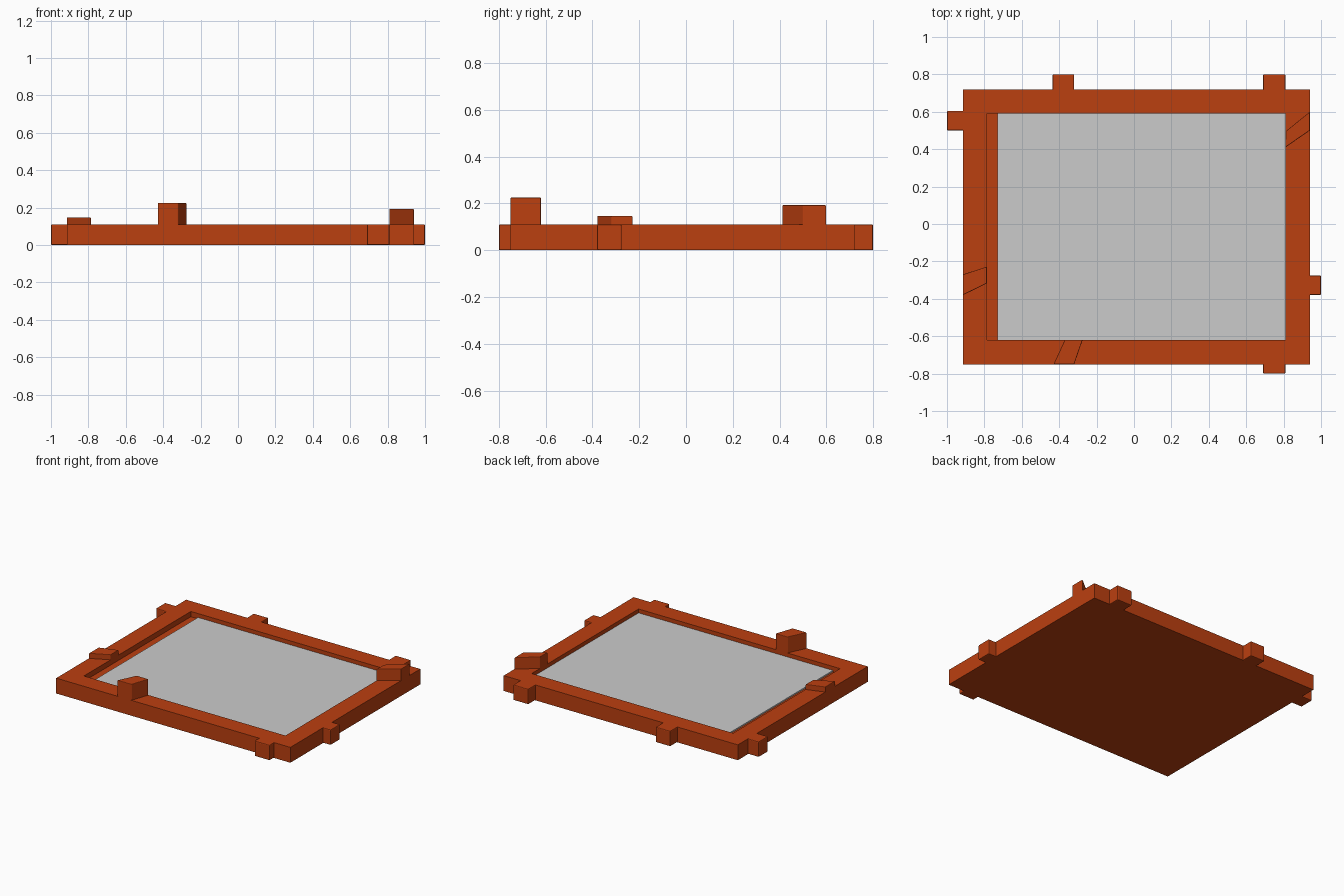
import bpy
import bmesh

if "Cube" in bpy.data.objects:
    bpy.data.objects.remove(bpy.data.objects["Cube"])

H = 0.11          # frame height
FLOOR = 0.072     # bottom of the recess

orange = bpy.data.materials.new("orange_plastic")
orange.diffuse_color = (0.5, 0.05, 0.005, 1)
orange.use_nodes = True
orange.node_tree.nodes["Principled BSDF"].inputs["Base Color"].default_value = orange.diffuse_color


def finish(bm, name, mat=None, bevel=0.0):
    bmesh.ops.recalc_face_normals(bm, faces=bm.faces)
    mesh = bpy.data.meshes.new(name)
    bm.to_mesh(mesh)
    bm.free()
    obj = bpy.data.objects.new(name, mesh)
    bpy.context.collection.objects.link(obj)
    if mat:
        mesh.materials.append(mat)
    if bevel:
        mod = obj.modifiers.new("soft_edges", 'BEVEL')
        mod.width = bevel
        mod.segments = 2
    return obj


def rect(x0, x1, y0, y1):
    return [(x0, y0), (x1, y0), (x1, y1), (x0, y1)]


def prism(name, outline, z0, z1, mat=None, bevel=0.0):
    bm = bmesh.new()
    low = [bm.verts.new((x, y, z0)) for x, y in outline]
    top = [bm.verts.new((x, y, z1)) for x, y in outline]
    bm.faces.new(low)
    bm.faces.new(top)
    n = len(outline)
    for i in range(n):
        j = (i + 1) % n
        bm.faces.new((low[i], low[j], top[j], top[i]))
    return finish(bm, name, mat, bevel)


# Tray: outer wall, rim, recess wall and recess floor as nested loops
outer = rect(-0.915, 0.94, -0.75, 0.72)
inner = rect(-0.787, 0.81, -0.62, 0.59)
bm = bmesh.new()
loops = [[bm.verts.new((x, y, z)) for x, y in shape]
         for shape, z in ((outer, 0), (outer, H), (inner, H), (inner, FLOOR))]
for a, b in zip(loops, loops[1:]):
    for i in range(4):
        j = (i + 1) % 4
        bm.faces.new((a[i], a[j], b[j], b[i]))
bm.faces.new(loops[0])
bm.faces.new(loops[-1])
finish(bm, "frame_tray", orange)

# Grey screen panel lying in the recess, short of the left wall
prism("panel", rect(-0.73, 0.81, -0.62, 0.59), FLOOR, FLOOR + 0.01)

# Tabs sticking out of the outer edges
tabs = {
    "left_tab": rect(-1.0, -0.905, 0.50, 0.605),
    "right_tab": rect(0.93, 1.0, -0.38, -0.275),
    "back_left_tab": rect(-0.435, -0.32, 0.71, 0.80),
    "back_right_tab": rect(0.69, 0.81, 0.71, 0.80),
    "front_tab": rect(0.69, 0.81, -0.80, -0.74),
}
for name, outline in tabs.items():
    prism(name, outline, 0, H, orange, 0.006)

# Slanted blocks standing on the rim, each with its own height
blocks = {
    "front_block": ([(-0.43, -0.75), (-0.32, -0.75), (-0.275, -0.62), (-0.37, -0.62)], 0.225),
    "right_block": ([(0.81, 0.41), (0.94, 0.50), (0.94, 0.60), (0.81, 0.495)], 0.193),
    "left_block": ([(-0.915, -0.38), (-0.787, -0.318), (-0.787, -0.228), (-0.915, -0.27)], 0.147),
}
for name, (outline, top) in blocks.items():
    prism(name, outline, H - 0.01, top, orange, 0.004)
